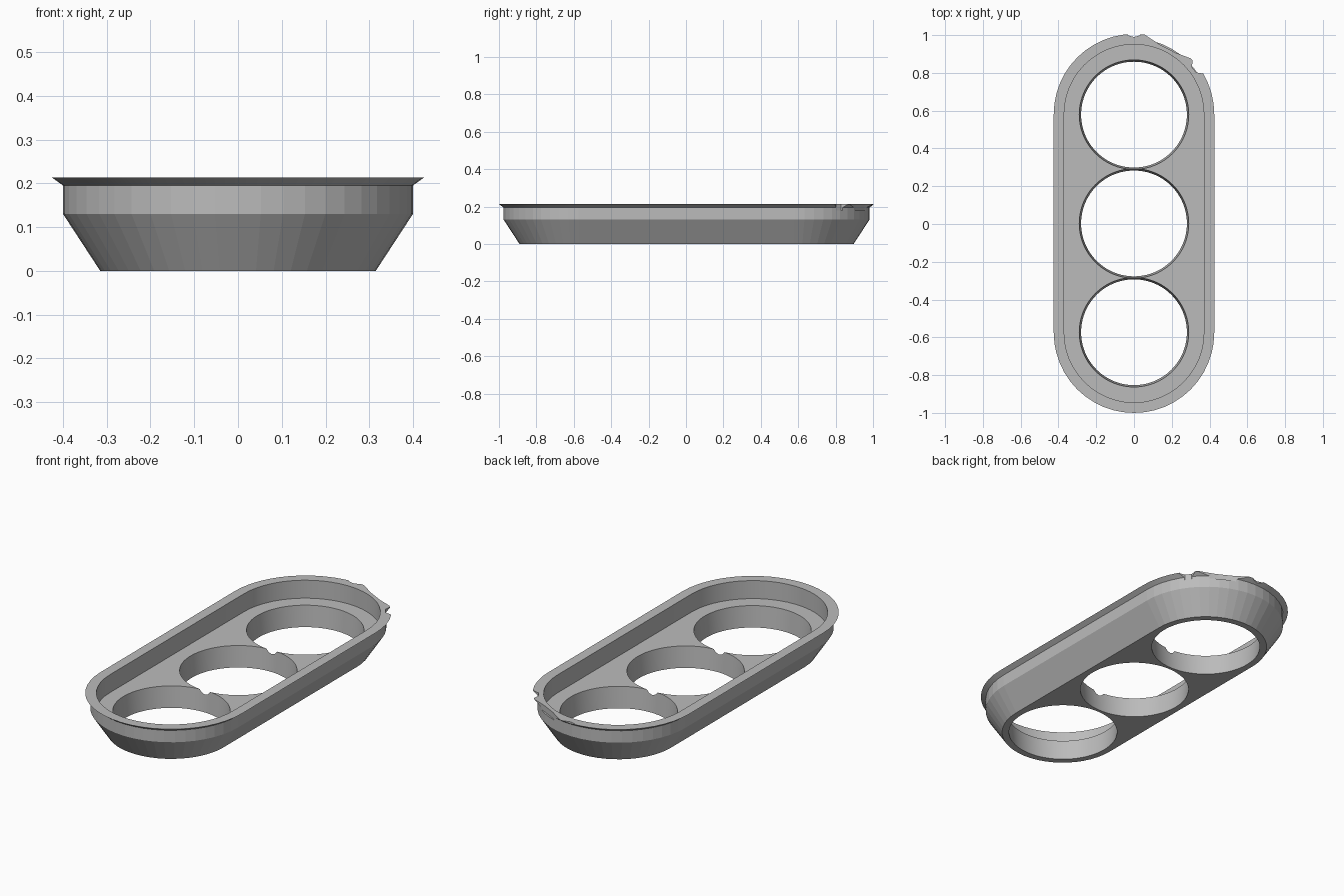
import bpy, bmesh, math

cube = bpy.data.objects.get("Cube")
if cube:
    bpy.data.objects.remove(cube, do_unlink=True)

SHIFT = 0.003      # the chipped end leaves the body slightly off centre
HALF = 0.578       # half the straight run of the rounded outline
PITCH = 0.576      # distance between hole centres
STEPS = 24         # facets per rounded end

grey = bpy.data.materials.new("plain_grey")
grey.use_nodes = True
colour = (0.5, 0.5, 0.5, 1)
grey.diffuse_color = colour
grey.node_tree.nodes["Principled BSDF"].inputs["Base Color"].default_value = colour


def make_object(name, bm):
    bmesh.ops.recalc_face_normals(bm, faces=bm.faces)
    mesh = bpy.data.meshes.new(name)
    bm.to_mesh(mesh)
    bm.free()
    mesh.materials.append(grey)
    ob = bpy.data.objects.new(name, mesh)
    bpy.context.collection.objects.link(ob)
    return ob


def stadium(radius):
    points = []
    for side in (1, -1):
        for i in range(STEPS + 1):
            a = math.pi * i / STEPS
            points.append((side * radius * math.cos(a),
                           side * (HALF + radius * math.sin(a)) + SHIFT))
    return points


def loft(name, sections):
    """Stack closed outlines, each given as (points, height), and cap the ends."""
    bm = bmesh.new()
    rings = [[bm.verts.new((x, y, z)) for x, y in pts] for pts, z in sections]
    for low, high in zip(rings, rings[1:]):
        for i in range(len(low)):
            j = (i + 1) % len(low)
            bm.faces.new((low[i], low[j], high[j], high[i]))
    bm.faces.new(rings[0][::-1])
    bm.faces.new(rings[-1])
    return make_object(name, bm)


def cut(target, cutter):
    cutter.hide_render = True
    mod = target.modifiers.new("cut", "BOOLEAN")
    mod.operation = "DIFFERENCE"
    mod.solver = "EXACT"
    mod.object = cutter
    bpy.context.view_layer.objects.active = target
    bpy.ops.object.modifier_apply(modifier=mod.name)
    bpy.data.objects.remove(cutter, do_unlink=True)


# Tray body: tapered base, upright wall, flared lip, open recess
outer = [(0.315, 0), (0.4, 0.13), (0.4, 0.195), (0.425, 0.213)]
inner = [(0.37, 0.213), (0.37, 0.115)]
tray = loft("tray", [(stadium(r), z) for r, z in outer + inner])

# Three slightly tapered round holes that just meet at the floor
for k in (-1, 0, 1):
    bm = bmesh.new()
    bmesh.ops.create_cone(bm, cap_ends=True, segments=96, radius1=0.2775,
                          radius2=0.2925, depth=0.175)
    bmesh.ops.translate(bm, verts=bm.verts, vec=(0, k * PITCH + SHIFT, 0.0575))
    cut(tray, make_object("hole_cutter", bm))

# Chips broken out of the lip
chips = [
    [(-0.04, 1.02), (-0.03, 0.998), (0, 0.99), (0.03, 0.998), (0.04, 1.02)],
    [(0.06, 1.0), (0.14, 0.948), (0.22, 0.907), (0.3, 0.877), (0.31, 0.865),
     (0.307, 0.83), (0.328, 0.803), (0.36, 0.797), (0.42, 0.83), (0.3, 1.02),
     (0.08, 1.02)],
]
for chip in chips:
    cut(tray, loft("chip_cutter", [(chip, 0.18), (chip, 0.23)]))

# Smooth hole and recess walls, faceted outside
bpy.ops.object.select_all(action="DESELECT")
tray.select_set(True)
bpy.context.view_layer.objects.active = tray
bpy.ops.object.shade_smooth_by_angle(angle=math.radians(30))
for face in tray.data.polygons:
    x, y, z = face.center
    reach = math.hypot(x, max(abs(y - SHIFT) - HALF, 0))
    if reach > 0.31 and z < 0.2 and face.normal.x * x + face.normal.y * y > 0:
        face.use_smooth = False
